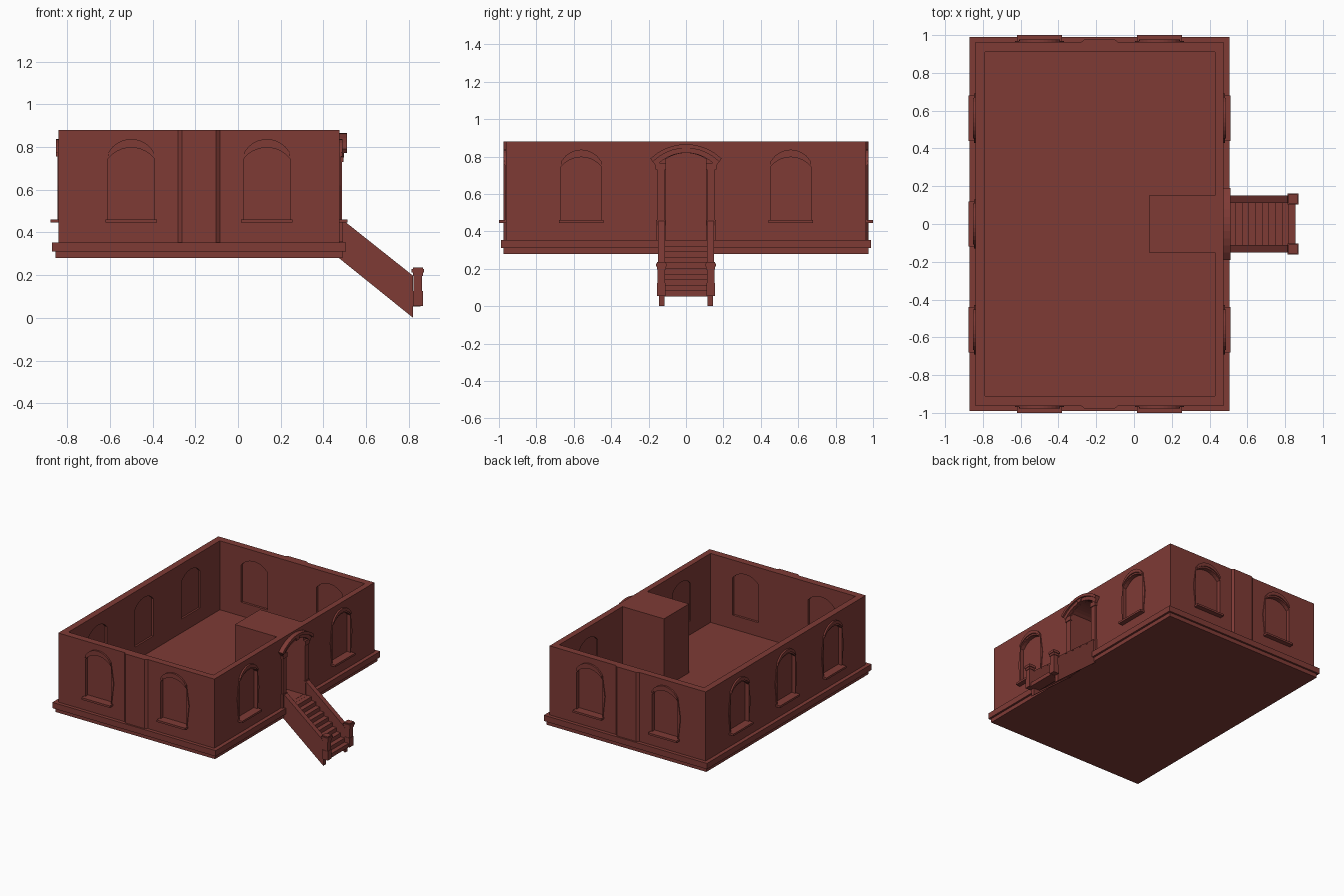
import bpy
import bmesh
from math import radians, sqrt
from mathutils import Matrix, Vector

if "Cube" in bpy.data.objects:
    bpy.data.objects.remove(bpy.data.objects["Cube"])

COLOUR = (0.21, 0.043, 0.036, 1)
brick = bpy.data.materials.new("brick_red")
brick.use_nodes = True
brick.diffuse_color = COLOUR
brick.node_tree.nodes["Principled BSDF"].inputs["Base Color"].default_value = COLOUR

# Main dimensions
CX, HX, HY = -0.1825, 0.6575, 0.963
FLOOR, TOP = 0.355, 0.88


def finish(name, bm):
    bmesh.ops.recalc_face_normals(bm, faces=bm.faces)
    mesh = bpy.data.meshes.new(name)
    bm.to_mesh(mesh)
    bm.free()
    mesh.materials.append(brick)
    obj = bpy.data.objects.new(name, mesh)
    bpy.context.collection.objects.link(obj)
    return obj


def prism(name, pts, d0, d1, m=Matrix()):
    """Extrude a 2D outline from depth d0 to d1 in the frame m."""
    bm = bmesh.new()
    lo, hi = ([bm.verts.new(m @ Vector((u, v, d))) for u, v in pts] for d in (d0, d1))
    bm.faces.new(lo)
    bm.faces.new(hi)
    for i in range(len(pts)):
        j = (i + 1) % len(pts)
        bm.faces.new((lo[i], lo[j], hi[j], hi[i]))
    return finish(name, bm)


def band(name, outer, inner, d0, d1, m):
    """Solid open strip between two matching outlines."""
    bm = bmesh.new()
    rows = [[bm.verts.new(m @ Vector((u, v, d))) for u, v in line]
            for line, d in ((outer, d0), (outer, d1), (inner, d1), (inner, d0))]
    for i in range(len(outer) - 1):
        for a in range(4):
            b = (a + 1) % 4
            bm.faces.new((rows[a][i], rows[a][i + 1], rows[b][i + 1], rows[b][i]))
    for end in (0, -1):
        bm.faces.new([row[end] for row in rows])
    return finish(name, bm)


def rect(u0, u1, v0, v1):
    return [(u0, v0), (u1, v0), (u1, v1), (u0, v1)]


def arc(half, spring, rise, n=10):
    """Segmental arch from left springing to right springing."""
    r = (half * half + rise * rise) / (2 * rise)
    us = [half * (2 * i / n - 1) for i in range(n + 1)]
    return [(u, spring + rise - r + sqrt(r * r - u * u)) for u in us]


def shift(pts, du):
    return [(u + du, v) for u, v in pts]


def wall_frame(angle, half):
    """u runs along the wall, v is up, depth points outward."""
    base = Matrix(((1, 0, 0), (0, 0, -1), (0, 1, 0))).to_4x4()
    return (Matrix.Translation((CX, 0, 0)) @ Matrix.Rotation(radians(angle), 4, 'Z')
            @ Matrix.Translation((0, -half, 0)) @ base)


def cut(target, cutter):
    mod = target.modifiers.new("cut", 'BOOLEAN')
    mod.operation, mod.solver, mod.object = 'DIFFERENCE', 'EXACT', cutter
    bpy.context.view_layer.objects.active = target
    bpy.ops.object.modifier_apply(modifier=mod.name)
    bpy.data.objects.remove(cutter)


front, right, back, left = (wall_frame(a, h) for a, h in
                            ((0, HY), (90, HX), (180, HY), (270, HX)))

# Wall shell, hollowed around the entrance block
walls = prism("walls", rect(CX - HX, CX + HX, -HY, HY), 0.3, TOP)
room = [(-0.79, -0.91), (0.43, -0.91), (0.43, -0.15), (0.08, -0.15),
        (0.08, 0.15), (0.43, 0.15), (0.43, 0.91), (-0.79, 0.91)]
cut(walls, prism("room_cutter", room, FLOOR, 1))

# Stepped plinth
prism("plinth_lower", rect(-0.855, 0.49, -0.976, 0.976), 0.28, 0.312)
prism("plinth_band", rect(-0.87, 0.505, -0.99, 0.99), 0.31, FLOOR - 0.001)


# Arched windows
def window(side, m, u):
    opening = [(-0.11, 0.46)] + arc(0.11, 0.745, 0.052) + [(0.11, 0.46)]
    cut(walls, prism("window_cutter", shift(opening, u), -0.1, 0.1, m))
    prism(side + "_window_pane", shift(opening, u), -0.036, -0.026, m)
    crown = arc(0.107, 0.775, 0.062)
    outer = [(-0.112, 0.46), (-0.13, 0.62)] + crown + [(0.13, 0.62), (0.112, 0.46)]
    inner = [(-0.108, 0.46), (-0.108, 0.62)] + arc(0.108, 0.745, 0.052) \
        + [(0.108, 0.62), (0.108, 0.46)]
    band(side + "_window_surround", shift(outer, u), shift(inner, u), -0.012, 0.006, m)
    band(side + "_window_hood", shift(crown, u), shift(arc(0.108, 0.755, 0.055), u),
         0, 0.013, m)
    prism(side + "_window_sill", shift(rect(-0.12, 0.12, 0.446, 0.461), u), -0.03, 0.037, m)


for side, m, places in (("front", front, (-0.3175, 0.3175)),
                        ("back", back, (-0.3175, 0.3175)),
                        ("right", right, (-0.56, 0.56)),
                        ("left", left, (-0.56, 0, 0.56))):
    for u in places:
        window(side, m, u)

# Tapered pilasters on the two end walls
for name, s in (("front", -1), ("back", 1)):
    plan = [(CX - 0.098, s * HY), (CX - 0.08, s * (HY + 0.014)),
            (CX + 0.08, s * (HY + 0.014)), (CX + 0.098, s * HY)]
    prism(name + "_pilaster", plan, FLOOR - 0.002, TOP)

# Doorway and its surround
doorway = [(-0.11, FLOOR)] + arc(0.11, 0.785, 0.034) + [(0.11, FLOOR)]
cut(walls, prism("door_cutter", doorway, -0.36, 0.1, right))
band("door_hood_outer", arc(0.19, 0.79, 0.076), arc(0.178, 0.772, 0.073), 0, 0.035, right)
band("door_hood_inner", arc(0.178, 0.772, 0.073), arc(0.16, 0.75, 0.07), 0, 0.022, right)
prism("door_keystone", [(-0.018, 0.818), (0.018, 0.818), (0.022, 0.852), (-0.022, 0.852)],
      0, 0.03, right)
for s in (-1, 1):
    for part, inner, outer, z0, z1, depth in (
            ("base", 0.108, 0.16, FLOOR, 0.46, 0.016),
            ("shaft", 0.112, 0.155, 0.46, 0.73, 0.012),
            ("capital", 0.108, 0.162, 0.73, 0.765, 0.018)):
        prism("door_column_" + part, rect(s * inner, s * outer, z0, z1), -0.002, depth, right)

# Staircase, drawn in the x-z plane and extruded across y
side_on = Matrix(((1, 0, 0), (0, 0, 1), (0, 1, 0))).to_4x4()
steps = [(0.47, 0.29), (0.47, FLOOR - 0.002)]
for i in range(10):
    x, z = 0.54 + 0.035 * i, FLOOR - 0.03 * i - 0.002
    steps += [(x, z), (x, z - 0.03)]
steps.append((0.77, 0.055))
prism("stair_steps", steps, -0.116, 0.116, side_on)

for s in (-1, 1):
    # Solid sloped side wall with a thin coping
    side_wall = [(0.47, 0.282), (0.82, 0), (0.82, 0.19), (0.49, 0.448), (0.47, 0.448)]
    prism("stair_side_wall", side_wall, s * 0.115, s * 0.145, side_on)
    coping = [(0.47, 0.447), (0.49, 0.447), (0.82, 0.189),
              (0.82, 0.197), (0.495, 0.455), (0.47, 0.455)]
    prism("stair_coping", coping, s * 0.112, s * 0.15, side_on)
    # Newel post built from stacked blocks
    for part, half, z0, z1 in (("base", 0.023, 0.055, 0.125), ("shaft", 0.02, 0.125, 0.195),
                               ("collar", 0.024, 0.195, 0.212), ("cap", 0.029, 0.212, 0.228),
                               ("crown", 0.024, 0.228, 0.236)):
        y = s * 0.132
        prism("newel_" + part, rect(0.842 - half, 0.842 + half, y - half, y + half), z0, z1)
